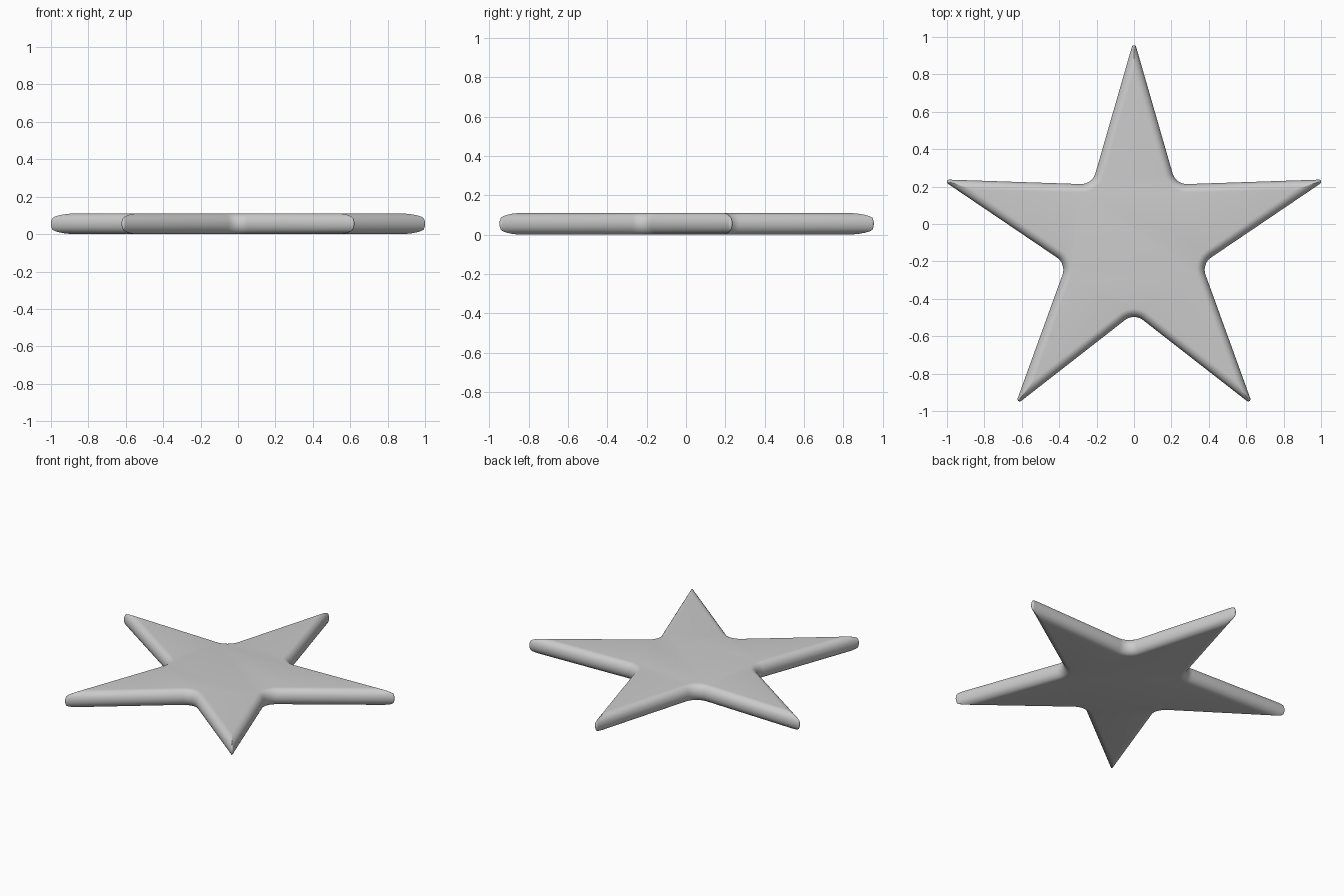
import bpy, bmesh
from math import sin, cos, pi, radians, atan2, hypot

if "Cube" in bpy.data.objects:
    bpy.data.objects.remove(bpy.data.objects["Cube"])

TIP, VALLEY = 1.0825, 0.38         # radii of the sharp star corners
TIP_R, VALLEY_R = 0.012, 0.08      # corner rounding at the rim
HALF, INSET = 0.055, 0.046         # half thickness, width of the rounded edge
CENTER_Y = -0.096
STEPS, ARC = 16, 10

step = radians(36)
tip_half = atan2(VALLEY * sin(step), TIP - VALLEY * cos(step))
valley_half = tip_half + step
edge_dist = TIP * sin(tip_half)    # distance from the centre to every edge


def outline(inset):
    """Rounded star outline moved inward by the given distance."""
    s = (edge_dist - inset) / edge_dist
    rt = max(TIP_R - inset, 0.0015)
    rv = VALLEY_R + inset
    pts = []
    for k in range(10):
        ang = pi / 2 + k * step
        if k % 2 == 0:
            c, r, start, end = TIP * s - rt / sin(tip_half), rt, tip_half - pi / 2, pi / 2 - tip_half
        else:
            c, r = VALLEY * s + rv / sin(valley_half), rv
            start, end = pi + pi / 2 - valley_half, pi - pi / 2 + valley_half
        for i in range(ARC + 1):
            a = start + (end - start) * i / ARC + ang
            pts.append((c * cos(ang) + r * cos(a), c * sin(ang) + r * sin(a) + CENTER_Y))
    return pts


# Star body: stacked outlines following a half-ellipse edge
bm = bmesh.new()
rings = []
for j in range(STEPS + 1):
    t = -pi / 2 + pi * j / STEPS
    z = HALF + HALF * sin(t)
    rings.append([bm.verts.new((x, y, z)) for x, y in outline(INSET * (1 - cos(t)))])
for lo, hi in zip(rings, rings[1:]):
    n = len(lo)
    for i in range(n):
        k = (i + 1) % n
        bm.faces.new((lo[i], lo[k], hi[k], hi[i]))

# Flat top and bottom
bm.faces.new(rings[-1])
bm.faces.new(rings[0][::-1])

mesh = bpy.data.meshes.new("star")
bm.to_mesh(mesh)
bm.free()
star = bpy.data.objects.new("star", mesh)
bpy.context.collection.objects.link(star)
bpy.context.view_layer.objects.active = star
star.select_set(True)
bpy.ops.object.shade_smooth_by_angle(angle=radians(40))
